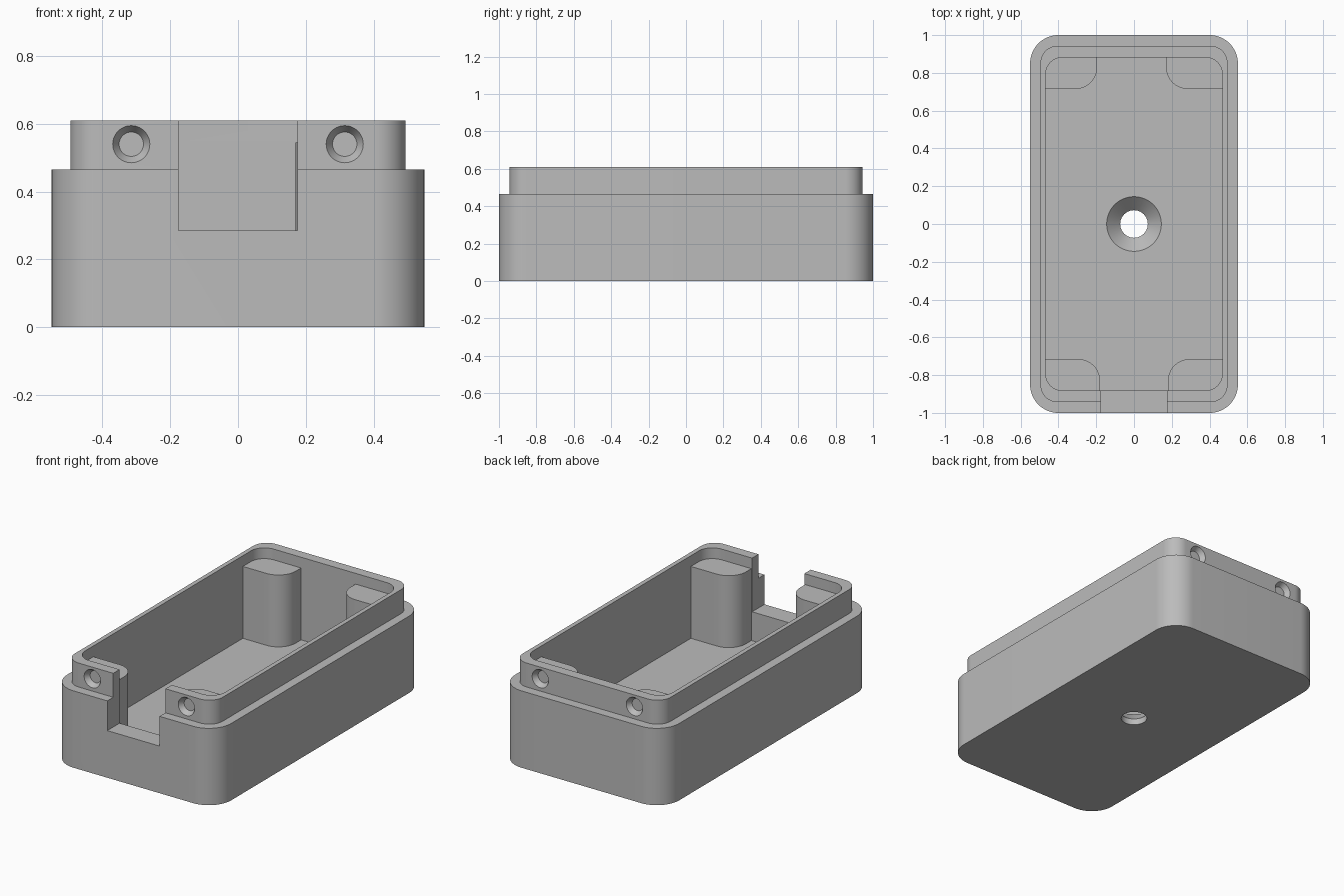
import bpy
import bmesh
import math
from mathutils import Matrix

if "Cube" in bpy.data.objects:
    bpy.data.objects.remove(bpy.data.objects["Cube"], do_unlink=True)

grey = bpy.data.materials.new("plain grey")
grey.use_nodes = True
grey.diffuse_color = (0.5, 0.5, 0.5, 1)
grey.node_tree.nodes["Principled BSDF"].inputs["Base Color"].default_value = (0.5, 0.5, 0.5, 1)


def make_object(name, bm):
    bmesh.ops.recalc_face_normals(bm, faces=bm.faces)
    mesh = bpy.data.meshes.new(name)
    bm.to_mesh(mesh)
    bm.free()
    mesh.materials.append(grey)
    obj = bpy.data.objects.new(name, mesh)
    bpy.context.collection.objects.link(obj)
    return obj


def rounded_block(name, x0, x1, y0, y1, z0, z1, radii, steps=16):
    """Upright prism; radii run counter-clockwise from the (x1, y1) corner."""
    corners = [(x1, y1, -1, -1), (x0, y1, 1, -1), (x0, y0, 1, 1), (x1, y0, -1, 1)]
    bm = bmesh.new()
    verts = []
    for i, ((x, y, sx, sy), r) in enumerate(zip(corners, radii)):
        for k in range(steps + 1 if r else 1):
            a = (i + k / steps) * math.pi / 2
            verts.append(bm.verts.new((x + r * (sx + math.cos(a)), y + r * (sy + math.sin(a)), z0)))
    base = bm.faces.new(verts)
    top = bmesh.ops.extrude_face_region(bm, geom=[base])["geom"]
    moved = [v for v in top if isinstance(v, bmesh.types.BMVert)]
    bmesh.ops.translate(bm, verts=moved, vec=(0, 0, z1 - z0))
    return make_object(name, bm)


def cone(name, r_start, r_end, depth, matrix):
    """Cone that starts at the matrix origin and runs along its z axis."""
    bm = bmesh.new()
    bmesh.ops.create_cone(bm, cap_ends=True, segments=48, radius1=r_start, radius2=r_end,
                          depth=depth, matrix=matrix @ Matrix.Translation((0, 0, depth / 2)))
    return make_object(name, bm)


def combine(body, tool, operation):
    mod = body.modifiers.new("combine", "BOOLEAN")
    mod.operation = operation
    mod.solver = "EXACT"
    mod.object = tool
    bpy.context.view_layer.objects.active = body
    bpy.ops.object.modifier_apply(modifier=mod.name)
    bpy.data.objects.remove(tool, do_unlink=True)


# Outer shell with the raised lip
body = rounded_block("enclosure_body", -0.55, 0.55, -1, 1, 0, 0.465, [0.15] * 4)
lip = rounded_block("lip", -0.495, 0.495, -0.943, 0.943, 0.3, 0.61, [0.09] * 4)
combine(body, lip, "UNION")

# Hollow interior
cavity = rounded_block("cavity", -0.468, 0.468, -0.882, 0.882, 0.11, 0.8, [0.09] * 4)
combine(body, cavity, "DIFFERENCE")

# Corner posts, rounded on the corner facing the middle
for sx, sy, inner in ((1, 1, 0.17), (-1, 1, 0.195), (-1, -1, 0.18), (1, -1, 0.18)):
    xs = sorted((sx * inner, sx * 0.475))
    ys = sorted((sy * 0.715, sy * 0.9))
    facing = [(1, 1), (-1, 1), (-1, -1), (1, -1)].index((-sx, -sy))
    radii = [0.115 if i == facing else 0 for i in range(4)]
    combine(body, rounded_block("post", *xs, *ys, 0.06, 0.545, radii), "UNION")

# Cable notch in the front wall
notch = rounded_block("notch", -0.175, 0.175, -1.1, -0.8, 0.285, 0.8, [0] * 4)
combine(body, notch, "DIFFERENCE")

# Shallow tapered screw seats on the front and back of the lip
for sy in (-1, 1):
    for x in (-0.315, 0.315):
        place = Matrix.Translation((x, sy * 0.953, 0.54)) @ Matrix.Rotation(sy * math.pi / 2, 4, "X")
        combine(body, cone("screw_seat", 0.061, 0.036, 0.04, place), "DIFFERENCE")

# Countersunk hole through the floor
combine(body, cone("floor_hole", 0.073, 0.073, 0.3, Matrix.Translation((0, 0, -0.1))), "DIFFERENCE")
combine(body, cone("countersink", 0.073, 0.155, 0.082, Matrix.Translation((0, 0, 0.038))), "DIFFERENCE")

# Smooth curved walls, crisp edges
bpy.ops.object.select_all(action="DESELECT")
body.select_set(True)
bpy.context.view_layer.objects.active = body
bpy.ops.object.shade_smooth_by_angle(angle=math.radians(25))
